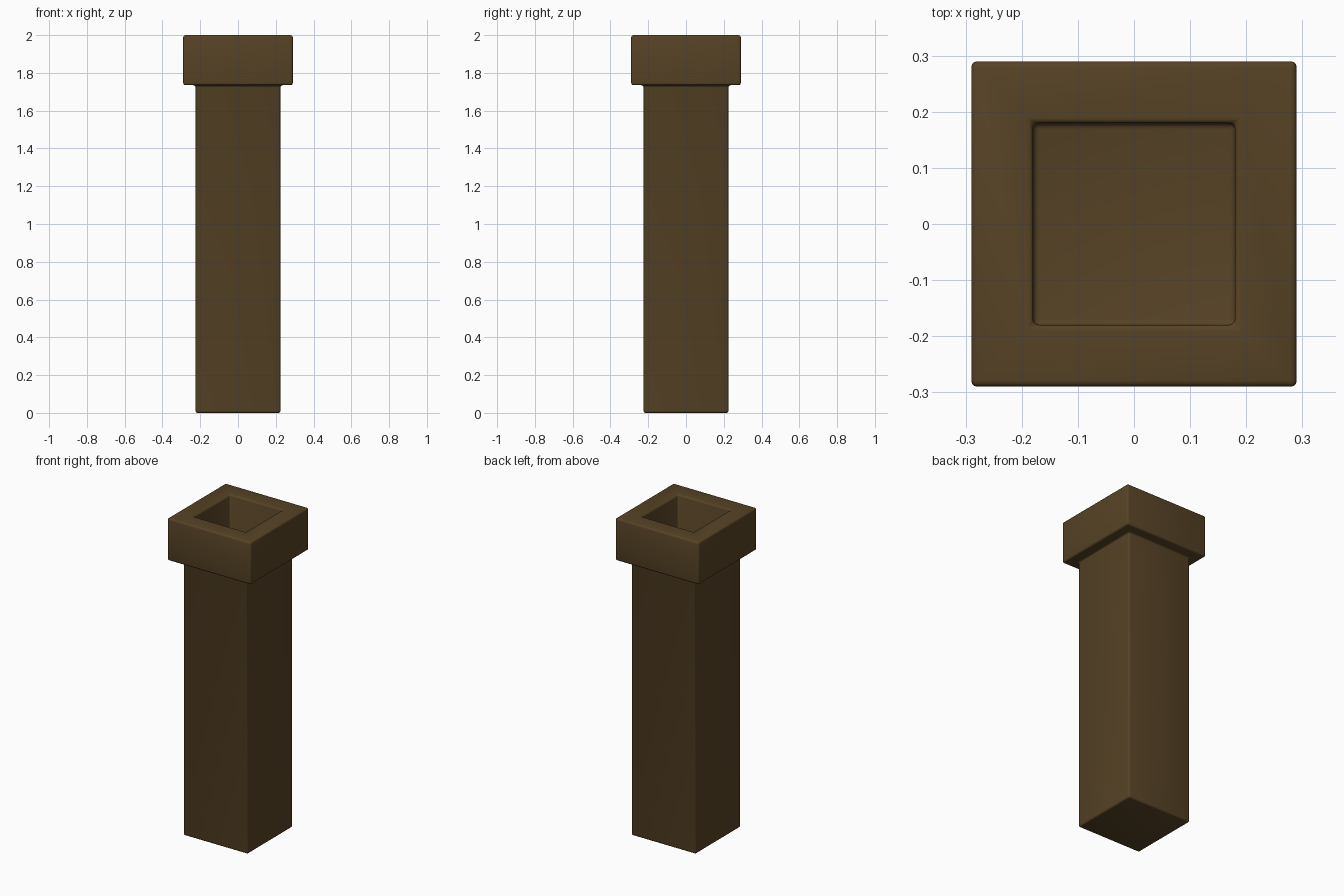
import bpy
import bmesh

cube = bpy.data.objects.get("Cube")
if cube:
    bpy.data.objects.remove(cube, do_unlink=True)

# Dark brown material
brown = bpy.data.materials.new("dark_brown")
brown.use_nodes = True
colour = (0.095, 0.056, 0.019, 1)
brown.diffuse_color = colour
bsdf = brown.node_tree.nodes["Principled BSDF"]
bsdf.inputs["Base Color"].default_value = colour
bsdf.inputs["Roughness"].default_value = 0.8

# Square profile (half width, height): shaft, collar, rim, recess
profile = [(0.225, 0), (0.225, 1.735), (0.29, 1.735),
           (0.29, 2), (0.18, 2), (0.18, 1.5)]
corners = [(-1, -1), (1, -1), (1, 1), (-1, 1)]

bm = bmesh.new()
rings = [[bm.verts.new((x * r, y * r, z)) for x, y in corners]
         for r, z in profile]
for low, high in zip(rings, rings[1:]):
    for i in range(4):
        j = (i + 1) % 4
        bm.faces.new((low[i], low[j], high[j], high[i]))
bm.faces.new(rings[0][::-1])   # underside
bm.faces.new(rings[-1])        # recess floor
bmesh.ops.recalc_face_normals(bm, faces=bm.faces)

mesh = bpy.data.meshes.new("square_pillar")
bm.to_mesh(mesh)
bm.free()
mesh.materials.append(brown)
pillar = bpy.data.objects.new("square_pillar", mesh)
bpy.context.collection.objects.link(pillar)

# Softly rounded edges
bevel = pillar.modifiers.new("rounded_edges", "BEVEL")
bevel.width = 0.011
bevel.segments = 3
bevel.limit_method = "ANGLE"
mesh.shade_smooth()
